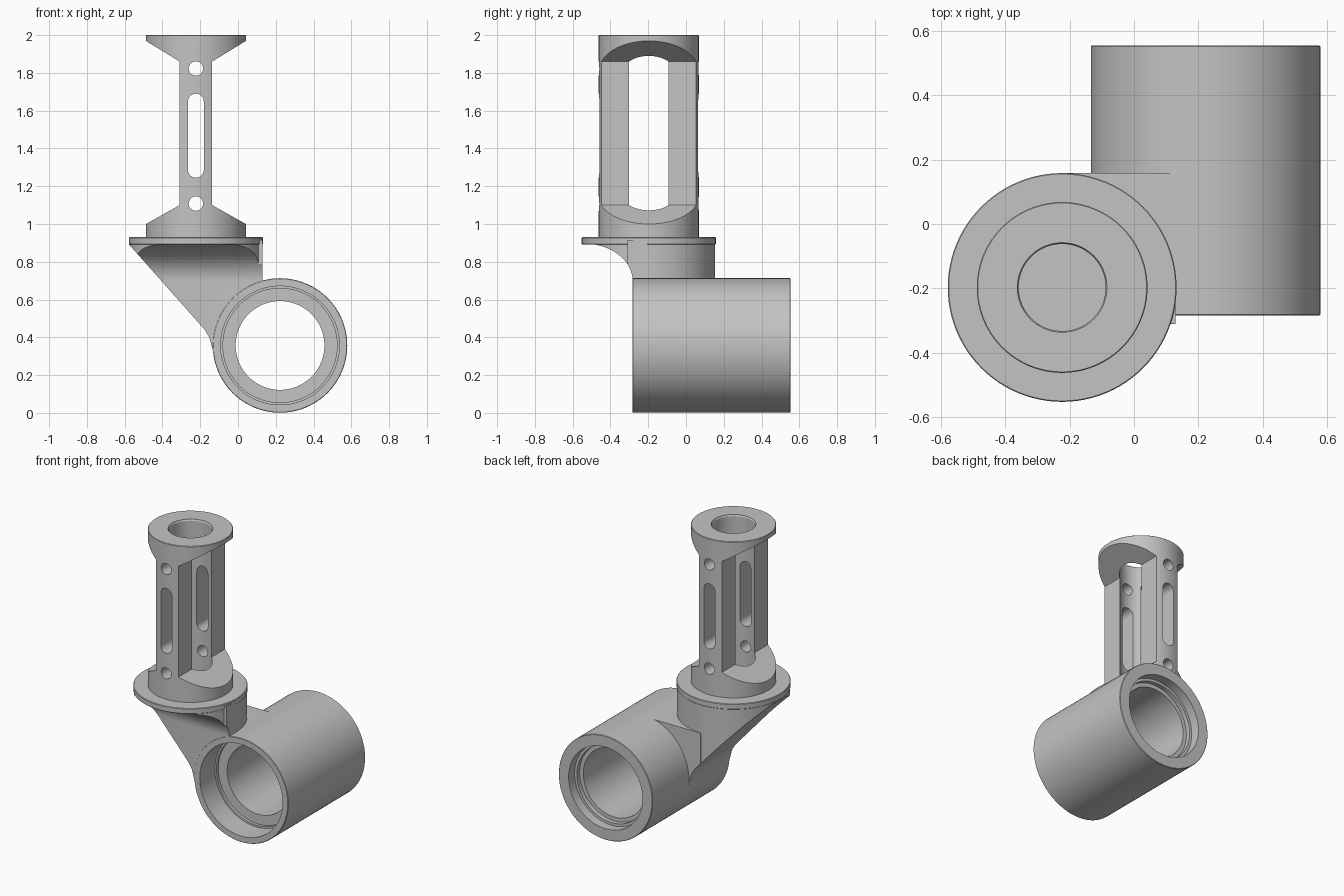
import bpy, bmesh, math
from mathutils import Vector

cube = bpy.data.objects.get("Cube")
if cube:
    bpy.data.objects.remove(cube, do_unlink=True)

grey = bpy.data.materials.new("plain_grey")
grey.use_nodes = True
COLOUR = (0.55, 0.55, 0.55, 1)
grey.diffuse_color = COLOUR
grey.node_tree.nodes["Principled BSDF"].inputs["Base Color"].default_value = COLOUR

PX, PY = -0.223, -0.197            # post axis
TX, TZ, TR = 0.2225, 0.357, 0.356  # tube axis and radius
FRONT, BACK = -0.284, 0.554        # tube ends
SEGMENTS = 96


def finish(name, bm):
    bmesh.ops.recalc_face_normals(bm, faces=bm.faces)
    mesh = bpy.data.meshes.new(name)
    bm.to_mesh(mesh)
    bm.free()
    mesh.materials.append(grey)
    obj = bpy.data.objects.new(name, mesh)
    bpy.context.collection.objects.link(obj)
    return obj


def prism(name, points, axis, lo, hi):
    """Extrude an xz outline along y, or a yz outline along x."""
    place = (lambda a, b, c: (a, c, b)) if axis == "y" else (lambda a, b, c: (c, a, b))
    bm = bmesh.new()
    face = bm.faces.new([bm.verts.new(place(a, b, lo)) for a, b in points])
    new = bmesh.ops.extrude_face_region(bm, geom=[face])["geom"]
    verts = [v for v in new if isinstance(v, bmesh.types.BMVert)]
    bmesh.ops.translate(bm, verts=verts, vec=Vector(place(0, 0, hi - lo)))
    return finish(name, bm)


def lathe(name, profile, axis, centre):
    """Closed solid of revolution from (radius, position) pairs along y or z."""
    bm = bmesh.new()
    rings = []
    for radius, pos in profile:
        ring = []
        for i in range(SEGMENTS):
            a = 2 * math.pi * i / SEGMENTS
            u, v = centre[0] + radius * math.cos(a), centre[1] + radius * math.sin(a)
            ring.append(bm.verts.new((u, pos, v) if axis == "y" else (u, v, pos)))
        rings.append(ring)
    for low, high in zip(rings, rings[1:]):
        for i in range(SEGMENTS):
            j = (i + 1) % SEGMENTS
            bm.faces.new((low[i], low[j], high[j], high[i]))
    bm.faces.new(rings[0])
    bm.faces.new(rings[-1])
    return finish(name, bm)


def cylinder(name, radius, axis, lo, hi, centre):
    return lathe(name, [(radius, lo), (radius, hi)], axis, centre)


def rimmed(name, radius, axis, lo, hi, centre, rim=0.003):
    """Cylinder with a fine chamfer on both rims."""
    return lathe(name, [(radius - rim, lo), (radius, lo + rim),
                        (radius, hi - rim), (radius - rim, hi)], axis, centre)


def box_outline(x0, x1, z0, z1):
    return [(x0, z0), (x1, z0), (x1, z1), (x0, z1)]


def combine(target, other, operation):
    mod = target.modifiers.new("combine", "BOOLEAN")
    mod.operation, mod.solver, mod.object = operation, "EXACT", other
    bpy.context.view_layer.objects.active = target
    bpy.ops.object.modifier_apply(modifier=mod.name)
    bpy.data.objects.remove(other, do_unlink=True)


def arc(cx, cz, rx, rz, start, end, steps=16):
    angles = [math.radians(start + (end - start) * i / steps) for i in range(steps + 1)]
    return [(cx + rx * math.cos(a), cz + rz * math.sin(a)) for a in angles]


# Neck: round block with a low shoulder behind and a square front corner
neck = cylinder("neck", 0.351, "z", 0.1, 0.95, (PX, PY))
combine(neck, prism("shoulder", box_outline(PX, 0.2, 0.12, 0.70), "y", -0.32, 0.159), "UNION")
combine(neck, prism("corner", box_outline(PX, 0.1295, 0.14, 0.97), "y", -0.31, PY), "UNION")

# Neck trims: hollow curve under the collar, then the sloping left side
side_outline = [(-0.64, 0.915), (-0.64, 0.896)] + arc(-0.54, 0.70, 0.257, 0.196, 90, 0) \
    + [(-0.283, 0.05), (0.3, 0.05), (0.3, 0.915)]
combine(neck, prism("side_trim", side_outline, "x", -0.8, 0.5), "INTERSECT")
front_outline = [(-0.62, 0.94), (-0.176, 0.44), (-0.152, 0.40), (-0.137, 0.345),
                 (-0.122, 0.28), (-0.103, 0.22), (0.15, 0.18), (0.3, 0.4), (0.3, 0.94)]
combine(neck, prism("front_trim", front_outline, "y", -0.8, 0.5), "INTERSECT")

# Horizontal tube joined to the neck, then bored with a stepped seat at each end
body = rimmed("tube_body", TR, "y", FRONT, BACK, (TX, TZ))
combine(body, neck, "UNION")
bore = [(0.314, -0.5), (0.314, -0.12), (0.302, -0.12), (0.302, -0.10), (0.235, -0.10),
        (0.235, 0.46), (0.262, 0.46), (0.262, 0.49), (0.28, 0.49), (0.28, 0.8)]
combine(body, lathe("bore", bore, "y", (TX, TZ)), "DIFFERENCE")

# Collar disc
collar = rimmed("collar", 0.355, "z", 0.892, 0.93, (PX, PY))

# Post: flattened in the middle, bored from the top
post = rimmed("post", 0.265, "z", 0.92, 2.0, (PX, PY))
for side in (-1, 1):
    outline = [(PX + side * x, z) for x, z in
               ((0.086, 1.1), (0.3, 0.98), (0.3, 1.991), (0.086, 1.86))]
    combine(post, prism("flat_cut", outline, "y", -0.8, 0.5), "DIFFERENCE")
post_bore = [(0.135, 0.9), (0.135, 1.99), (0.139, 1.997), (0.139, 2.2)]
combine(post, lathe("post_bore", post_bore, "z", (PX, PY)), "DIFFERENCE")

# Long slot with a round hole above and below, through both uprights
slot = arc(PX, 1.648, 0.042, 0.042, 0, 180) + arc(PX, 1.287, 0.042, 0.042, 180, 360)
combine(post, prism("slot_cut", slot, "y", -0.8, 0.5), "DIFFERENCE")
for z in (1.108, 1.823):
    combine(post, cylinder("hole_cut", 0.038, "y", -0.8, 0.5, (PX, z)), "DIFFERENCE")

# Smooth round surfaces, crisp edges
for obj in (body, collar, post):
    bpy.ops.object.select_all(action="DESELECT")
    obj.select_set(True)
    bpy.context.view_layer.objects.active = obj
    bpy.ops.object.shade_smooth_by_angle(angle=math.radians(25))
